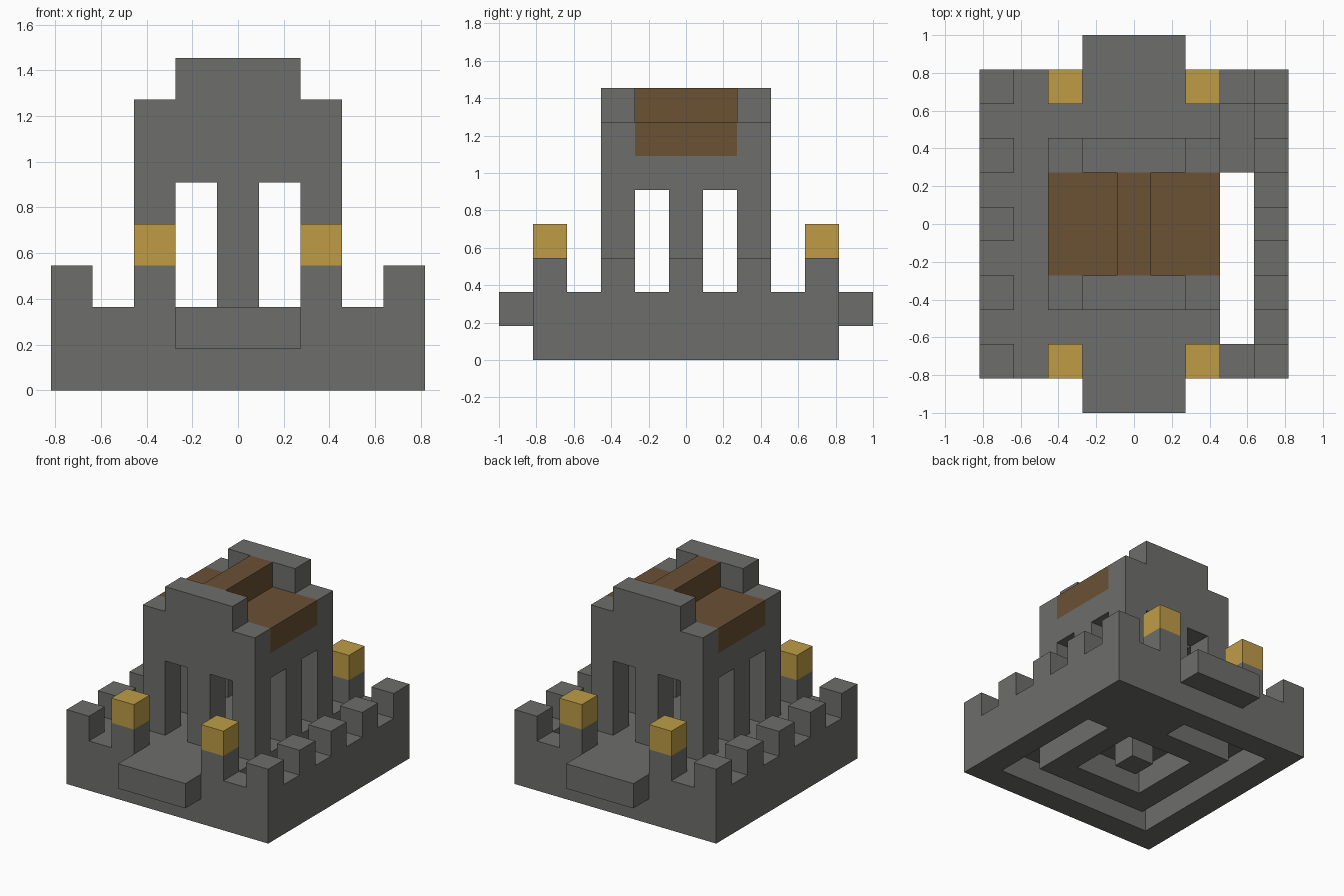
import bpy
import bmesh
from mathutils import Vector

if "Cube" in bpy.data.objects:
    bpy.data.objects.remove(bpy.data.objects["Cube"], do_unlink=True)

U = 2 / 11  # edge of one building block


def material(name, rgb):
    m = bpy.data.materials.new(name)
    m.use_nodes = True
    m.diffuse_color = (*rgb, 1)
    bsdf = m.node_tree.nodes["Principled BSDF"]
    bsdf.inputs["Base Color"].default_value = (*rgb, 1)
    bsdf.inputs["Roughness"].default_value = 0.9
    return m


STONE = material("grey stone", (0.155, 0.155, 0.15))
GOLD = material("gold lamp", (0.52, 0.335, 0.062))
WOOD = material("brown roof", (0.145, 0.082, 0.034))


def blocks(name, mat, boxes):
    """One object from boxes, each given as inclusive block ranges (x, y, z)."""
    bm = bmesh.new()
    for box in boxes:
        spans = [(s, s) if isinstance(s, int) else s for s in box]
        # x and y blocks are centred on their index, z blocks start at it
        low = Vector((spans[0][0] - 0.5, spans[1][0] - 0.5, spans[2][0]))
        high = Vector((spans[0][1] + 0.5, spans[1][1] + 0.5, spans[2][1] + 1))
        verts = bmesh.ops.create_cube(bm, size=1)["verts"]
        for v in verts:
            v.co = [U * (low[k] if v.co[k] < 0 else high[k]) for k in range(3)]
    mesh = bpy.data.meshes.new(name)
    bm.to_mesh(mesh)
    bm.free()
    mesh.materials.append(mat)
    obj = bpy.data.objects.new(name, mesh)
    bpy.context.collection.objects.link(obj)
    return obj


def ring(r, z):
    """Four walls round a square of half width r."""
    return [((-r, r), -r, z), ((-r, r), r, z),
            (-r, (1 - r, r - 1), z), (r, (1 - r, r - 1), z)]


# Foundation: concentric footings with open channels between them
blocks("outer_footing", STONE, ring(4, 0))
blocks("inner_footing", STONE, ring(2, 0))
blocks("centre_footing", STONE, [(0, 0, 0)])
blocks("channel_floor", STONE, [(3, (2, 3), 0), ((1, 2), 3, 0)])

# Courtyard slab, with a trench left open along one side
blocks("courtyard", STONE, [((-4, 2), (-4, 4), 1), (4, (-4, 4), 1),
                            (3, -4, 1), (3, 4, 1)])

# Battlements along both sides
blocks("battlements", STONE, [(x, y, 2) for x in (-4, 4) for y in range(-4, 5, 2)])

# Entrance ledges and lamp posts, front and back
for y, end in ((-1, "front"), (1, "back")):
    blocks(end + "_ledge", STONE, [((-1, 1), 5 * y, 1)])
    for x, side in ((-2, "right"), (2, "left")):
        blocks(f"{end}_{side}_post", STONE, [(x, 4 * y, 2)])
        blocks(f"{end}_{side}_lamp", GOLD, [(x, 4 * y, 3)])

# Tower: columns between tall openings, then upper walls and gables
blocks("tower_columns", STONE, [(x, y, (2, 4)) for x in (-2, 0, 2)
                                for y in (-2, 0, 2) if x or y])
blocks("upper_walls", STONE, ring(2, 5))
blocks("end_walls", STONE, [((-2, 2), y, 6) for y in (-2, 2)])
blocks("gables", STONE, [((-1, 1), y, 7) for y in (-2, 2)])

# Roof with a raised ridge
blocks("roof", WOOD, [((-2, 2), (-1, 1), 6)])
blocks("roof_ridge", WOOD, [(0, (-1, 1), 7)])
